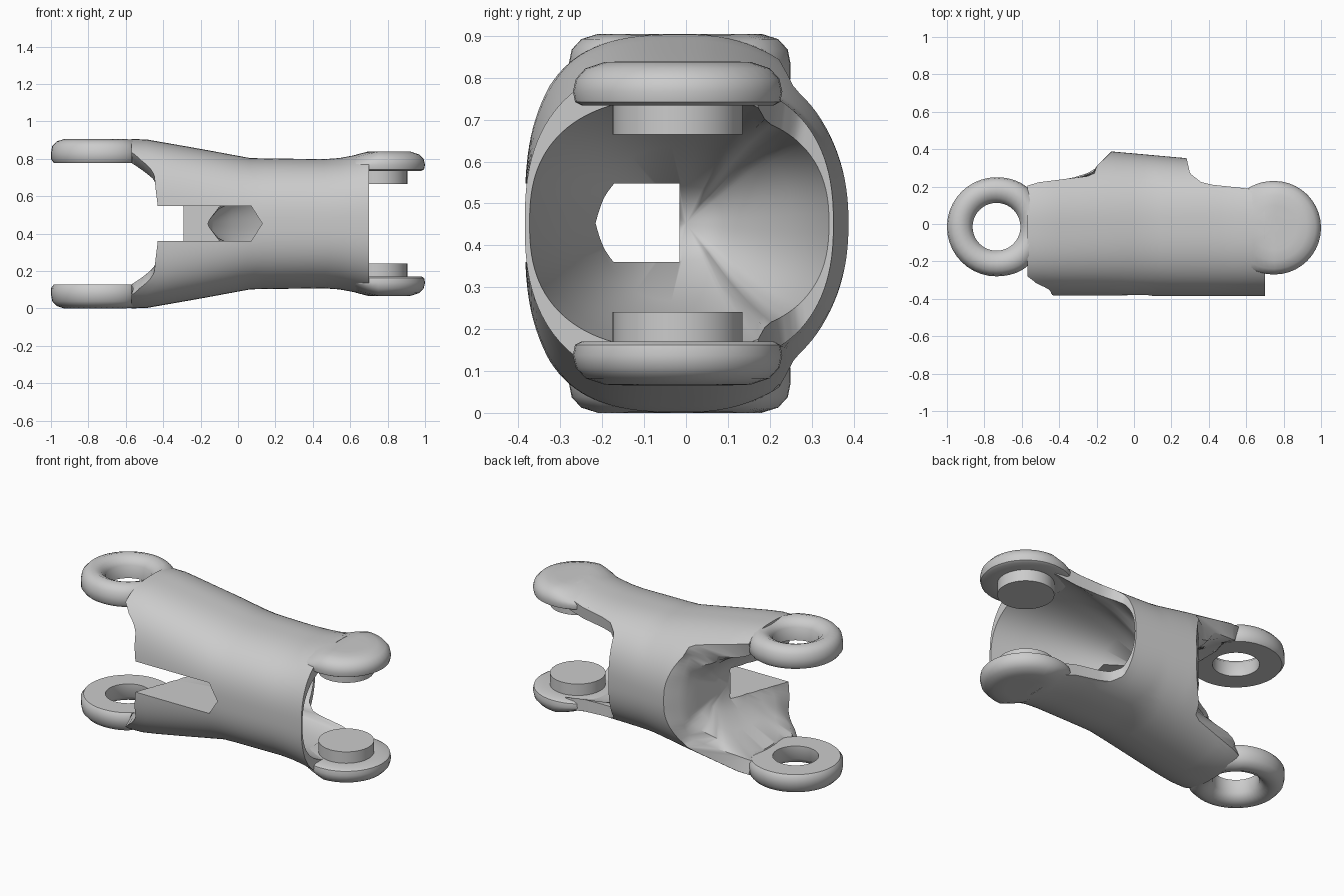
import bpy, bmesh, math

if "Cube" in bpy.data.objects:
    bpy.data.objects.remove(bpy.data.objects["Cube"])

ZC = 0.4525   # mid height: everything mirrors about it
N = 112       # points around the body


def interp(x, pts):
    if x <= pts[0][0]:
        return pts[0][1]
    for (a, u), (b, v) in zip(pts, pts[1:]):
        if x <= b:
            return u + (v - u) * (x - a) / (b - a)
    return pts[-1][1]


def half_height(x):
    return interp(x, [(-.5, .4525), (-.2, .4), (.07, .35), (.5, .345), (.6, .36), (.7, .387)])


def shape(x, front):
    """Half width and roundness of the cross-section on one side."""
    if front:
        return .385, interp(x, [(-.4, .68), (.1, .8)])
    return interp(x, [(-.12, .388), (.28, .352)]), interp(x, [(-.1, .88), (.3, .82)])


def section(a, x):
    """Point of the rounded cross-section at angle a."""
    c, s = math.cos(a), math.sin(a)
    w, e = shape(x, c < 0)
    return (math.copysign(abs(c) ** e, c) * w,
            math.copysign(abs(s) ** e, s) * half_height(x))


def skin_height(x, y):
    """Height of the body skin above the mid plane."""
    w, e = shape(x, y < 0)
    return half_height(x) * max(0, 1 - (abs(y) / w) ** (2 / e)) ** (e / 2)


def left_end(y, z):
    """Concave diagonal web between the two eyes."""
    web = interp(y, [(-.385, -.43), (-.015, -.29), (.31, -.2), (.385, -.12)])
    t = interp(abs(z), [(.1, 0), (.25, .4), (.325, 1)])
    t *= interp(y, [(-.35, .45), (-.28, 1), (.215, 1), (.26, 0)])
    return web + (-.57 - web) * t


def right_end(y):
    return interp(y, [(-.4, .7), (.18, .7), (.215, .37), (.27, .3), (.4, .27)])


def make(name, bm):
    bmesh.ops.remove_doubles(bm, verts=bm.verts, dist=1e-5)
    bmesh.ops.recalc_face_normals(bm, faces=bm.faces)
    me = bpy.data.meshes.new(name)
    bm.to_mesh(me)
    bm.free()
    ob = bpy.data.objects.new(name, me)
    bpy.context.collection.objects.link(ob)
    return ob


def loft(name, rings):
    """Skin closed rings; a ring may collapse to one point."""
    bm = bmesh.new()
    rows = [[bm.verts.new(p) for p in r] for r in rings]
    for r, q in zip(rows, rows[1:]):
        n = max(len(r), len(q))
        for i in range(n):
            j = (i + 1) % n
            f = []
            for v in (r[i % len(r)], r[j % len(r)], q[j % len(q)], q[i % len(q)]):
                if v not in f:
                    f.append(v)
            bm.faces.new(f)
    return make(name, bm)


def smooth(ob, deg=40):
    bpy.ops.object.select_all(action='DESELECT')
    ob.select_set(True)
    bpy.context.view_layer.objects.active = ob
    bpy.ops.object.shade_smooth_by_angle(angle=math.radians(deg))


# Body: web cap, outer skin, then the bowl hollowed from the right end
angles = [2 * math.pi * i / N for i in range(N)]
rings = [[(left_end(0, 0), 0, ZC)]]
for s in (.2, .35, .55, .73, .85):
    ring = []
    for a in angles:
        y, z = section(a, -.4)
        ring.append((left_end(y * s, z * s), y * s, z * s + ZC))
    rings.append(ring)
STEPS = 16
for k in range(STEPS + 1):
    ring = []
    for a in angles:
        x0 = left_end(*section(a, -.4))
        x1 = right_end(section(a, .5)[0])
        x = x0 + (x1 - x0) * k / STEPS
        y, z = section(a, x)
        ring.append((x, y, z + ZC))
    rings.append(ring)
BOTTOM = -.17
for sy, sz, d in [(.97, .78, 0), (.88, .73, .22), (.72, .63, .48), (.52, .48, .7), (.25, .23, .92)]:
    ring = []
    for a in angles:
        x1 = right_end(section(a, .5)[0])
        y, z = section(a, x1)
        ring.append((x1 + (BOTTOM - x1) * d, y * sy, z * sz + ZC))
    rings.append(ring)
rings.append([(BOTTOM, 0, ZC)])
body = loft("hollow_body", rings)

# Pointed slot through the front wall
outline = [(-.8, .36), (.07, .36), (.13, .453), (.07, .548), (-.8, .548)]
bm = bmesh.new()
face = bm.faces.new([bm.verts.new((x, -.6, z)) for x, z in outline])
ext = bmesh.ops.extrude_face_region(bm, geom=[face])
bmesh.ops.translate(bm, vec=(0, .585, 0),
                    verts=[v for v in ext['geom'] if isinstance(v, bmesh.types.BMVert)])
cutter = make("slot_cutter", bm)
cutter.hide_render = True
mod = body.modifiers.new("slot", 'BOOLEAN')
mod.operation = 'DIFFERENCE'
mod.solver = 'EXACT'
mod.object = cutter
bpy.context.view_layer.objects.active = body
bpy.ops.object.modifier_apply(modifier=mod.name)
bpy.data.objects.remove(cutter)
smooth(body)


def lug(name, cx, cy, profile, neck, side, closed, fade):
    """Turned lug whose neck side is squared off and sunk into the body skin."""
    rows = []
    for r, z in (profile + profile[:1] if closed else profile):
        if r == 0:
            rows.append([(cx, cy, ZC + side * z)])
            continue
        ring = []
        for i in range(40):
            a = 2 * math.pi * i / 40
            c, s = math.cos(a), math.sin(a)
            if c * neck > 0 and r > .2:
                s = math.copysign(abs(s) ** .6, s)
                c *= .85
            x, y = cx + r * c, cy + r * s
            blend = interp(r * c * neck, fade)   # towards the body
            low = min(z, skin_height(x, y) - .002)
            ring.append((x, y, ZC + side * (z + (low - z) * blend)))
        rows.append(ring)
    smooth(loft(name, rows), 45)


# Eyes with holes on the left, solid lugs with pegs on the right
eye = [(.128, .325), (.128, .405), (.155, .435), (.195, .4525), (.235, .44),
       (.258, .415), (.265, .38), (.265, .345), (.25, .325)]
disc = [(0, .387), (.06, .387), (.12, .387), (.175, .385), (.22, .37), (.243, .345),
        (.25, .315), (.245, .29), (.23, .282), (.155, .282), (.155, .212), (0, .212)]
for label, side in (("upper", 1), ("lower", -1)):
    lug(label + "_eye", -.735, -.015, eye, 1, side, True, [(.14, 0), (.2, 1)])
    lug(label + "_peg_lug", .75, -.02, disc, -1, side, False, [(0, 0), (.13, 1)])
